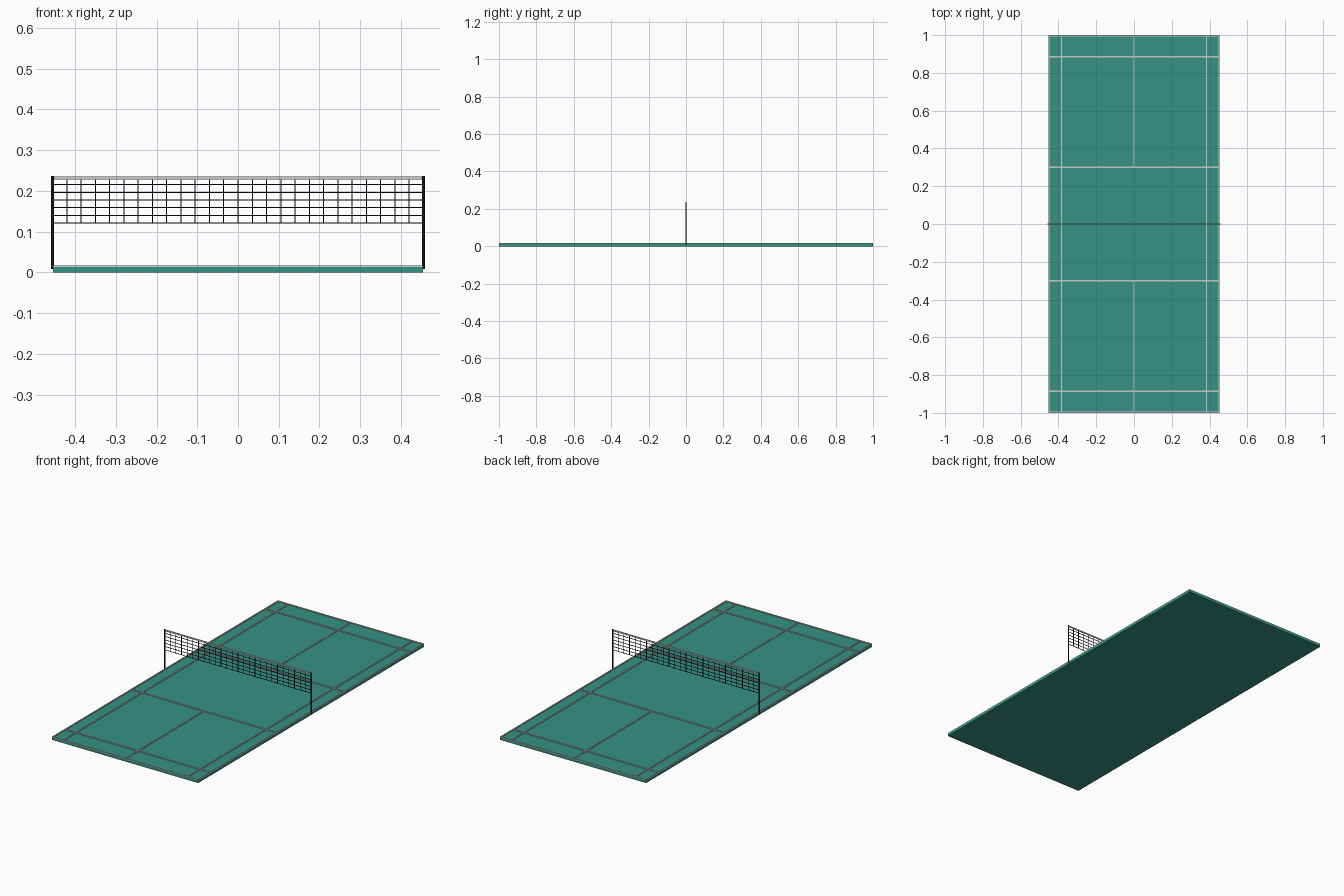
import bpy
import bmesh
from mathutils import Matrix, Vector

if "Cube" in bpy.data.objects:
    bpy.data.objects.remove(bpy.data.objects["Cube"])


def material(name, rgb):
    m = bpy.data.materials.new(name)
    m.diffuse_color = (*rgb, 1)
    m.use_nodes = True
    m.node_tree.nodes["Principled BSDF"].inputs["Base Color"].default_value = m.diffuse_color
    return m


GREEN = material("court green", (0.036, 0.29, 0.235))
WHITE = material("line white", (0.62, 0.6, 0.6))
BLACK = material("net black", (0.008, 0.008, 0.01))

HX, HY = 0.4535, 1.0      # half court size
TOP = 0.0135              # playing surface height
LW, LH = 0.007, 0.004     # painted line width and height
NET_LOW, NET_HIGH = 0.1215, 0.236


def boxes(name, mat, items):
    """One object from boxes given as (x0, x1, y0, y1, z0, z1)."""
    bm = bmesh.new()
    for x0, x1, y0, y1, z0, z1 in items:
        mid = Vector((x0 + x1, y0 + y1, z0 + z1)) / 2
        size = Matrix.Diagonal((x1 - x0, y1 - y0, z1 - z0, 1))
        bmesh.ops.create_cube(bm, size=1, matrix=Matrix.Translation(mid) @ size)
    me = bpy.data.meshes.new(name)
    bm.to_mesh(me)
    bm.free()
    me.materials.append(mat)
    ob = bpy.data.objects.new(name, me)
    bpy.context.collection.objects.link(ob)
    return ob


def line_x(y):
    return (-HX, HX, y - LW / 2, y + LW / 2, TOP, TOP + LH)


def line_y(x, y0, y1):
    return (x - LW / 2, x + LW / 2, y0, y1, TOP, TOP + LH)


# Court slab
boxes("court", GREEN, [(-HX, HX, -HY, HY, 0, TOP)])

# Court markings: boundary, service and centre lines
edge = LW / 2
cross, along = [], []
for s in (-1, 1):
    cross += [line_x(s * y) for y in (0.3, 0.885, HY - edge)]
    along += [line_y(s * x, -HY, HY) for x in (0.384, HX - edge)]
    along.append(line_y(0, *sorted((s * 0.3, s * HY))))
boxes("cross_lines", WHITE, cross)
boxes("long_lines", WHITE, along)

# Net posts
for side, s in (("left", -1), ("right", 1)):
    bm = bmesh.new()
    bmesh.ops.create_cone(bm, cap_ends=True, segments=12, radius1=0.0037, radius2=0.0037,
                          depth=0.229, matrix=Matrix.Translation((s * 0.455, 0, 0.1225)))
    me = bpy.data.meshes.new(side + "_post")
    bm.to_mesh(me)
    bm.free()
    me.materials.append(BLACK)
    bpy.context.collection.objects.link(bpy.data.objects.new(side + "_post", me))

# Net mesh strands and top tape
T = 0.0012
W = 0.455
rows = [NET_LOW + i * 0.0188 for i in range(6)]
cols = [-W + i * 2 * W / 26 for i in range(1, 26)]
boxes("net_strands", BLACK,
      [(-W, W, -T, T, z - T, z + T) for z in rows] +
      [(x - T, x + T, -T, T, NET_LOW, NET_HIGH - 0.007) for x in cols])
boxes("net_tape", WHITE, [(-W, W, -0.002, 0.002, NET_HIGH - 0.008, NET_HIGH)])
